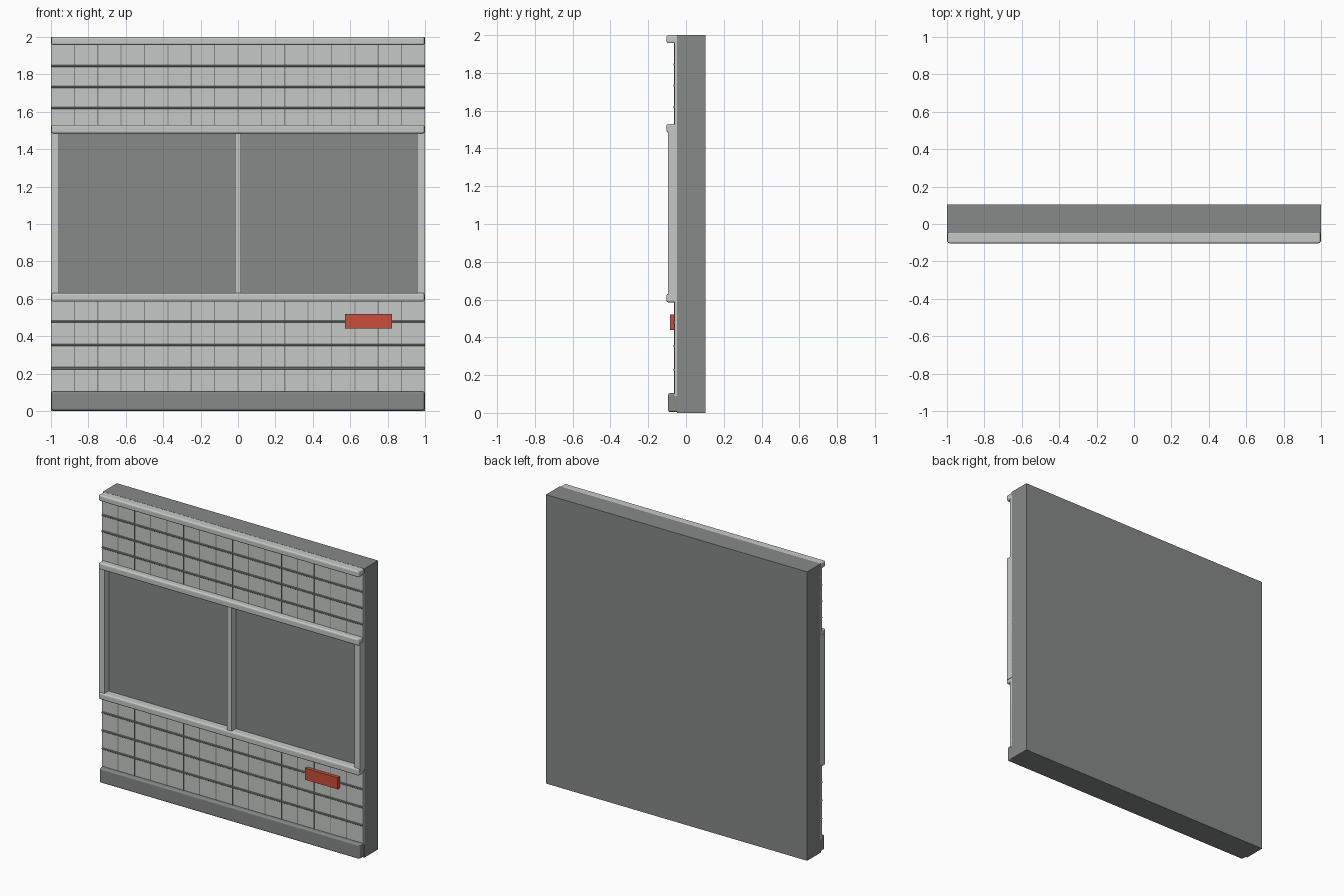
import bpy, bmesh

if "Cube" in bpy.data.objects:
    bpy.data.objects.remove(bpy.data.objects["Cube"])


def material(name, rgb):
    m = bpy.data.materials.new(name)
    m.diffuse_color = (*rgb, 1)
    m.use_nodes = True
    m.node_tree.nodes["Principled BSDF"].inputs["Base Color"].default_value = m.diffuse_color
    return m


DARK = material("dark grey", (0.238, 0.254, 0.242))
LIGHT = material("light grey", (0.565, 0.584, 0.571))
RED = material("red", (0.584, 0.078, 0.044))


def box(name, x, y, z, mat, bevel=0, segments=2):
    """Box from (min, max) ranges with optional rounded edges."""
    bm = bmesh.new()
    bmesh.ops.create_cube(bm, size=1)
    for v in bm.verts:
        v.co = [r[0] + (c + 0.5) * (r[1] - r[0]) for c, r in zip(v.co, (x, y, z))]
    if bevel:
        bmesh.ops.bevel(bm, geom=bm.edges[:], offset=bevel, segments=segments,
                        profile=0.5, affect='EDGES')
    me = bpy.data.meshes.new(name)
    bm.to_mesh(me)
    bm.free()
    me.materials.append(mat)
    ob = bpy.data.objects.new(name, me)
    bpy.context.collection.objects.link(ob)
    return ob


FULL = (-1, 1)
TRIM = (-0.997, 0.997)
BACK = -0.04   # trims sink slightly into the wall

# wall slab
box("wall", FULL, (-0.047, 0.103), (0, 2), DARK)

# tiled panels with raised joints
for label, z0, z1, first, pitch in (("lower", 0.09, 0.60, 0.2285, 0.125),
                                    ("upper", 1.50, 1.97, 1.62, 0.1125)):
    box(label + "_panel", FULL, (-0.061, BACK), (z0, z1), LIGHT)
    for i in range(3):
        z = first + i * pitch
        box(f"{label}_row_joint_{i}", FULL, (-0.067, -0.056),
            (z - 0.006, z + 0.006), DARK, 0.003, 1)
    for i in range(1, 16):
        x = -1 + i * 0.125
        box(f"{label}_column_joint_{i}", (x - 0.003, x + 0.003),
            (-0.063, -0.056), (z0, z1), DARK)

# horizontal trims: rounded nose
for label, z0, z1 in (("sill", 0.585, 0.631), ("window_head", 1.484, 1.53),
                      ("cornice", 1.957, 2.0)):
    box(label, TRIM, (-0.103, BACK), (z0, z1), LIGHT, 0.01, 3)

# window posts
for label, x in (("left_jamb", (-1, -0.957)), ("mullion", (-0.017, 0.017)),
                 ("right_jamb", (0.957, 1))):
    box(label, x, (-0.094, BACK), (0.61, 1.50), LIGHT)

# skirting and red plate
box("skirting", TRIM, (-0.094, BACK), (0.004, 0.105), DARK, 0.01, 3)
box("red_plate", (0.573, 0.823), (-0.085, -0.058), (0.44, 0.52), RED)
